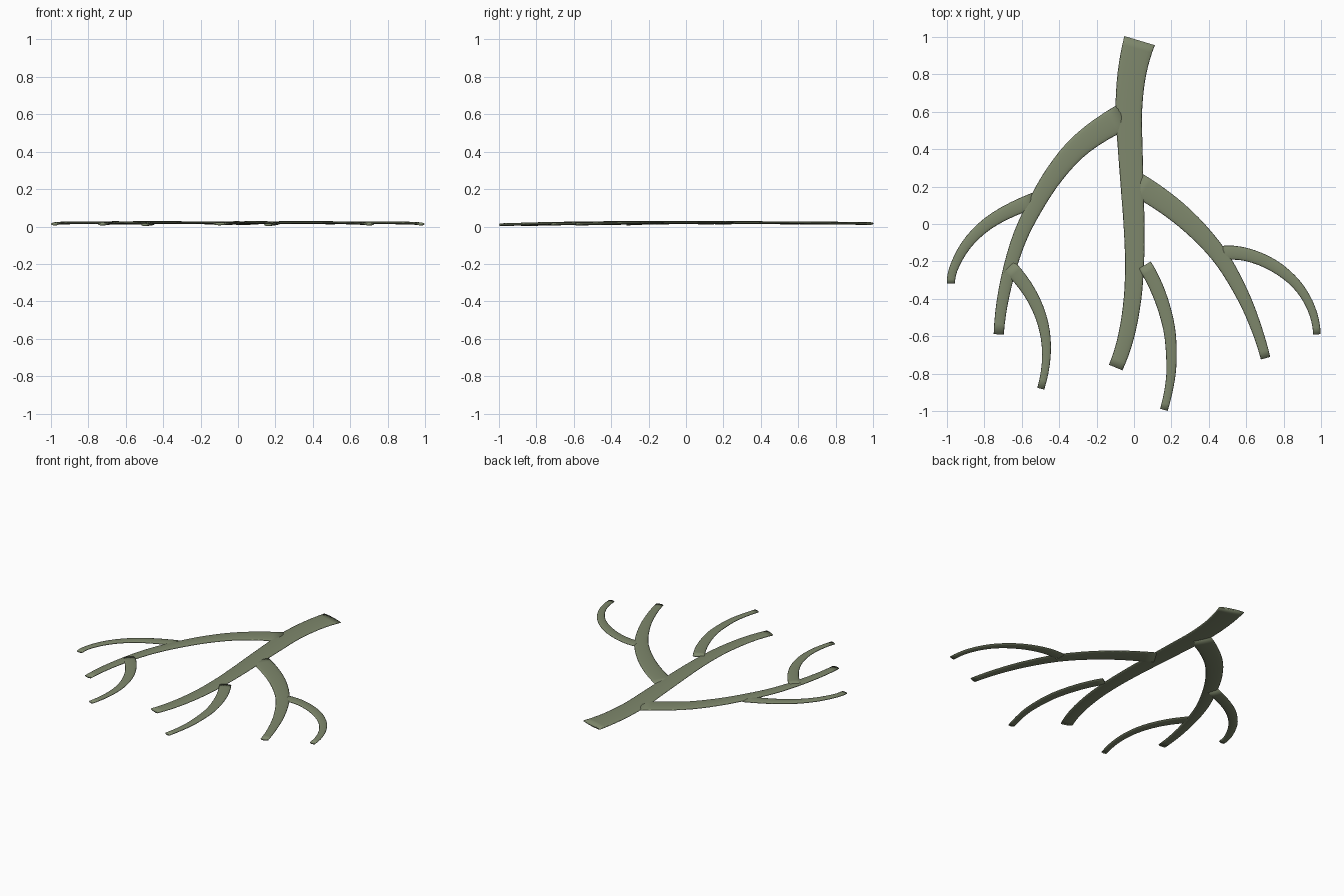
import bpy, bmesh, math
from mathutils import Vector

mat = bpy.data.materials.new("olive_green")
mat.diffuse_color = (0.21, 0.245, 0.15, 1)
SIDES, STEPS, HALF_T = 16, 4, 0.0075


def spline(pts):
    """Smooth interpolation through (x, y, half_width) points."""
    p = [Vector(q) for q in pts]
    # phantom end points continue the curvature of the path
    p = [3 * p[0] - 3 * p[1] + p[2]] + p + [3 * p[-1] - 3 * p[-2] + p[-3]]
    out = []
    for i in range(1, len(p) - 2):
        a, b, c, d = p[i - 1:i + 3]
        for s in range(STEPS):
            t = s / STEPS
            out.append(0.5 * (2 * b + (c - a) * t + (2 * a - 5 * b + 4 * c - d) * t * t
                              + (3 * b - a - 3 * c + d) * t ** 3))
    return out + [p[-2]]


def branch(name, pts, z):
    """Flattened tapering tube; z = centre height at start, middle and end."""
    path = spline(pts)
    n = len(path) - 1
    bm = bmesh.new()
    rings = []
    for i, q in enumerate(path):
        d = path[min(i + 1, n)] - path[max(i - 1, 0)]
        side = Vector((-d.y, d.x, 0)).normalized()
        t = i / n
        zc = z[0] * (1 - t) * (1 - 2 * t) + z[1] * 4 * t * (1 - t) + z[2] * t * (2 * t - 1)
        ring = []
        for k in range(SIDES):
            a = 2 * math.pi * k / SIDES
            co = Vector((q.x, q.y, zc)) + side * q.z * math.cos(a)
            co.z += HALF_T * math.sin(a)
            ring.append(bm.verts.new(co))
        rings.append(ring)
    for r, s in zip(rings, rings[1:]):
        for k in range(SIDES):
            m = (k + 1) % SIDES
            bm.faces.new((r[k], r[m], s[m], s[k]))
    bm.faces.new(rings[0])
    bm.faces.new(rings[-1])
    bmesh.ops.recalc_face_normals(bm, faces=bm.faces)
    for f in bm.faces:
        f.smooth = True
    me = bpy.data.meshes.new(name)
    bm.to_mesh(me)
    bm.free()
    me.materials.append(mat)
    bpy.context.collection.objects.link(bpy.data.objects.new(name, me))


# main stem
branch("stem", [(0.03, 0.98, .085), (-0.012, 0.8, .076), (-0.028, 0.6, .071), (-0.02, 0.4, .066),
                (-0.01, 0.2, .061), (0, 0, .056), (0.003, -0.2, .051), (-0.008, -0.4, .047),
                (-0.042, -0.6, .043), (-0.098, -0.767, .039)], (.016, .021, .014))
# two side branches, starting inside the stem
branch("left_branch", [(-0.06, 0.572, .071), (-0.275, 0.432, .06), (-0.42, 0.272, .052),
                       (-0.535, 0.085, .044), (-0.625, -0.11, .038), (-0.693, -0.36, .032),
                       (-0.723, -0.59, .027)], (.0185, .021, .013))
branch("right_branch", [(0.01, 0.215, .064), (0.195, 0.093, .058), (0.345, -0.04, .051),
                        (0.475, -0.195, .043), (0.585, -0.39, .035), (0.655, -0.56, .029),
                        (0.703, -0.717, .026)], (.0185, .021, .013))
# thin curling twigs
branch("left_upper_twig", [(-0.53, 0.127, .042), (-0.74, 0.03, .035), (-0.875, -0.085, .029),
                           (-0.955, -0.215, .024), (-0.978, -0.318, .022)], (.018, .02, .013))
branch("left_lower_twig", [(-0.667, -0.228, .04), (-0.555, -0.37, .034), (-0.487, -0.53, .029),
                           (-0.468, -0.7, .023), (-0.498, -0.88, .019)], (.021, .017, .0095))
branch("stem_twig", [(0.057, -0.22, .038), (0.135, -0.375, .036), (0.188, -0.56, .032),
                     (0.2, -0.74, .027), (0.19, -0.86, .023), (0.16, -0.993, .021)],
       (.023, .018, .0095))
branch("right_twig", [(0.47, -0.157, .04), (0.6, -0.163, .035), (0.745, -0.222, .032),
                      (0.868, -0.322, .026), (0.947, -0.45, .022), (0.978, -0.59, .02)],
       (.019, .02, .013))
